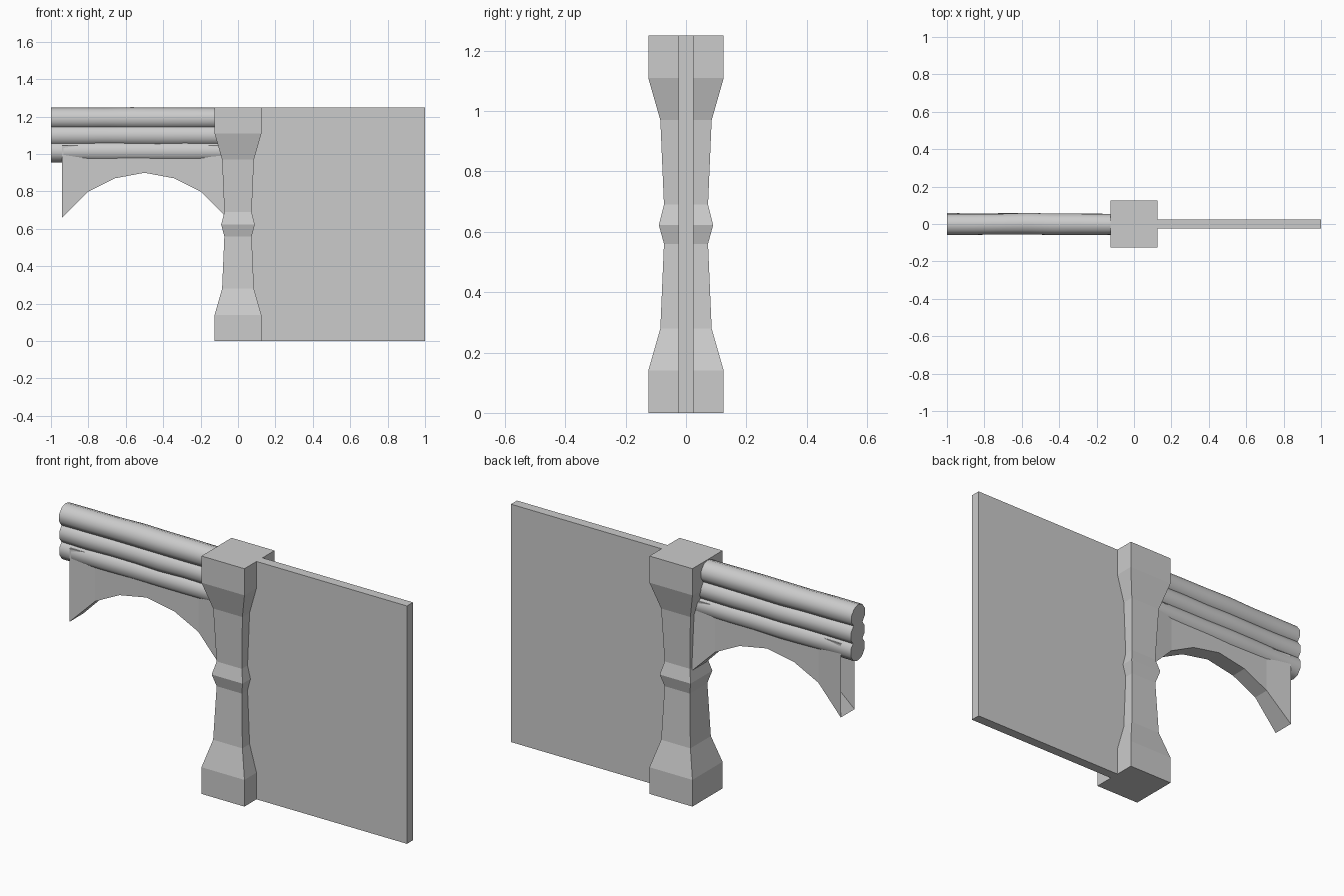
import bpy, bmesh, math, random

if "Cube" in bpy.data.objects:
    bpy.data.objects.remove(bpy.data.objects["Cube"])

random.seed(4)


def make_object(name, bm):
    bmesh.ops.remove_doubles(bm, verts=bm.verts, dist=1e-5)
    mesh = bpy.data.meshes.new(name)
    bm.to_mesh(mesh)
    bm.free()
    obj = bpy.data.objects.new(name, mesh)
    bpy.context.collection.objects.link(obj)
    return obj


def loft(name, rings, caps=True):
    """Skin a list of equal-sized closed rings."""
    bm = bmesh.new()
    loops = [[bm.verts.new(p) for p in ring] for ring in rings]
    n = len(loops[0])
    for a, b in zip(loops, loops[1:]):
        for i in range(n):
            j = (i + 1) % n
            bm.faces.new((a[i], a[j], b[j], b[i]))
    if caps:
        bm.faces.new(loops[0][::-1])
        bm.faces.new(loops[-1])
    bmesh.ops.recalc_face_normals(bm, faces=bm.faces)
    return make_object(name, bm)


# Square post with flared ends and a middle collar
lower = [(0, .125), (.14, .125), (.28, .085), (.56, .073), (.623, .09)]
upper = [(1.25 - z, w) for z, w in lower[:-1]][::-1]
loft("post", [[(-w, -w, z), (w, -w, z), (w, w, z), (-w, w, z)]
              for z, w in lower + upper])

# Thin wall panel
t = .025
loft("wall_panel", [[(x, -t, 0), (x, t, 0), (x, t, 1.25), (x, -t, 1.25)]
                    for x in (0, 1)])

# Three stacked, slightly uneven logs
SIDES = 10
for k, zc in enumerate((1.19, 1.10, 1.014)):
    rings = []
    for s in range(8):
        x = -1 + s / 7
        r = .059 + random.uniform(-.0015, .0015)
        dy = random.uniform(-.003, .003)
        rings.append([(x, dy + r * math.sin(2 * math.pi * i / SIDES),
                       zc + r * math.cos(2 * math.pi * i / SIDES))
                      for i in range(SIDES)])
    log = loft(f"log_{k + 1}", rings)
    bpy.context.view_layer.objects.active = log
    log.select_set(True)
    bpy.ops.object.shade_smooth_by_angle(angle=math.radians(50))
    log.select_set(False)

# Arched brace: thicker at its feet, with open ends
half = [(-.44, .66, .057), (-.30, .80, .043), (-.16, .87, .043), (0, .90, .043)]
arch = half + [(-x, z, w) for x, z, w in half[:-1]][::-1]
loft("arched_brace", [[(x - .5, -w, z), (x - .5, w, z),
                       (x - .5, w, 1.045), (x - .5, -w, 1.045)]
                      for x, z, w in arch], caps=False)
